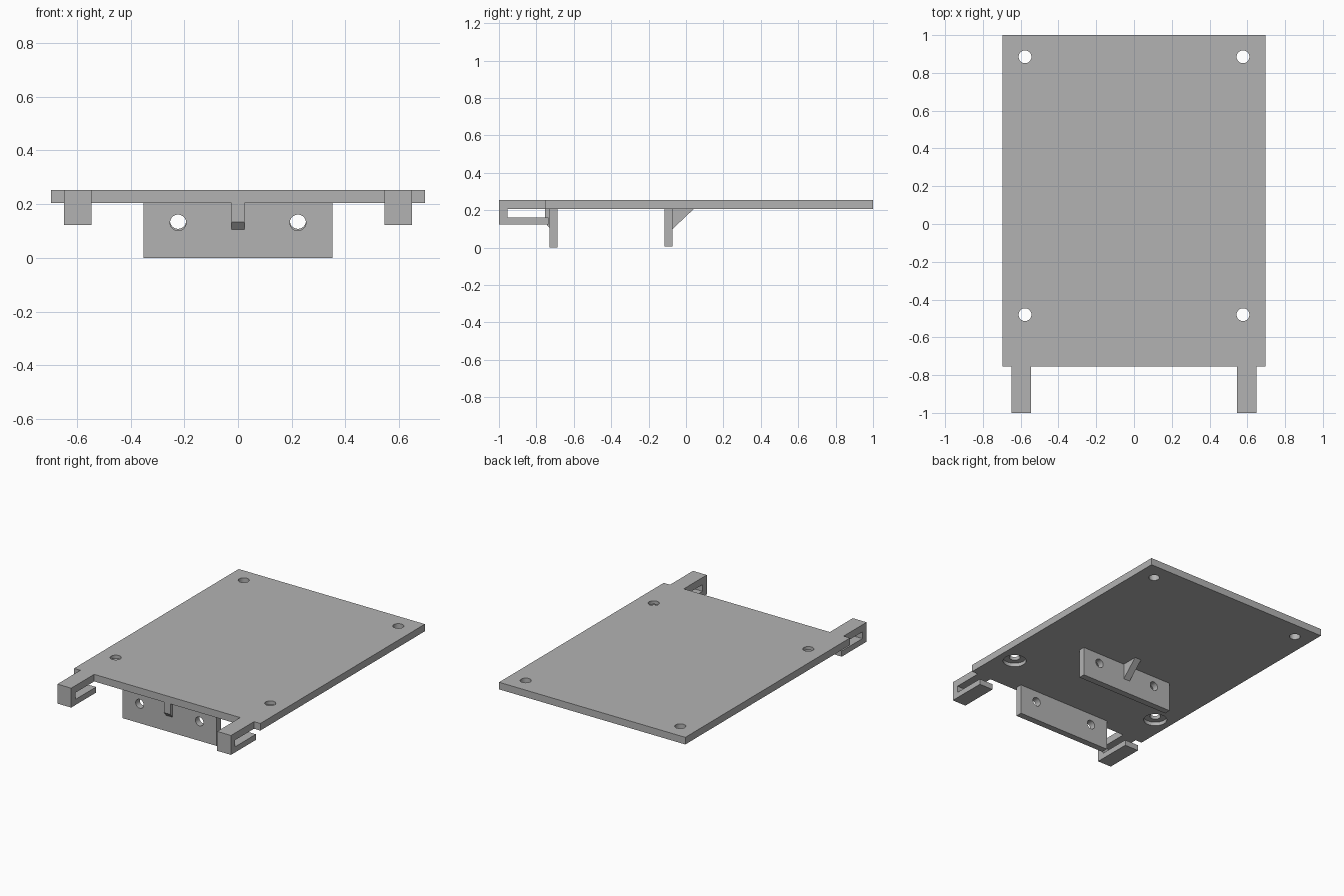
import bpy
import bmesh
from mathutils import Matrix, Vector

cube = bpy.data.objects.get("Cube")
if cube:
    bpy.data.objects.remove(cube, do_unlink=True)

GREY = (0.45, 0.45, 0.45, 1.0)
mat = bpy.data.materials.new("plain grey")
mat.use_nodes = True
mat.diffuse_color = GREY
mat.node_tree.nodes["Principled BSDF"].inputs["Base Color"].default_value = GREY

PLATE_BOTTOM, PLATE_TOP = 0.205, 0.253
PLATE_FRONT = -0.755


def add_object(name, bm):
    bmesh.ops.recalc_face_normals(bm, faces=bm.faces)
    mesh = bpy.data.meshes.new(name)
    bm.to_mesh(mesh)
    bm.free()
    mesh.materials.append(mat)
    obj = bpy.data.objects.new(name, mesh)
    bpy.context.collection.objects.link(obj)
    return obj


def extrude(name, points, direction):
    """Solid made by sweeping a flat outline along a direction."""
    bm = bmesh.new()
    face = bm.faces.new([bm.verts.new(p) for p in points])
    swept = bmesh.ops.extrude_face_region(bm, geom=[face])["geom"]
    verts = [v for v in swept if isinstance(v, bmesh.types.BMVert)]
    bmesh.ops.translate(bm, verts=verts, vec=Vector(direction))
    return add_object(name, bm)


def side_part(name, profile, x0, x1):
    """Extrude a (y, z) side profile between two x positions."""
    return extrude(name, [(x0, y, z) for y, z in profile], (x1 - x0, 0, 0))


def drill(target, centre, radius, depth, axis="Z"):
    """Cut a round hole and remove the cutter afterwards."""
    bm = bmesh.new()
    turn = Matrix.Rotation(1.5707963, 4, "X") if axis == "Y" else Matrix()
    bmesh.ops.create_cone(bm, cap_ends=True, segments=40, radius1=radius,
                          radius2=radius, depth=depth,
                          matrix=Matrix.Translation(centre) @ turn)
    cutter = add_object("hole_cutter", bm)
    cutter.hide_render = True
    mod = target.modifiers.new("hole", "BOOLEAN")
    mod.operation = "DIFFERENCE"
    mod.solver = "EXACT"
    mod.object = cutter
    bpy.context.view_layer.objects.active = target
    bpy.ops.object.modifier_apply(modifier=mod.name)
    bpy.data.objects.remove(cutter, do_unlink=True)


def smooth(obj):
    bpy.ops.object.select_all(action="DESELECT")
    obj.select_set(True)
    bpy.context.view_layer.objects.active = obj
    bpy.ops.object.shade_smooth_by_angle()


# Base plate with the two front arms in one outline
ARM_IN, ARM_OUT = 0.545, 0.648
half = [(ARM_IN, PLATE_FRONT), (ARM_IN, -1), (ARM_OUT, -1),
        (ARM_OUT, PLATE_FRONT), (0.695, PLATE_FRONT), (0.695, 1)]
outline = half + [(-x, y) for x, y in reversed(half)]
plate = extrude("base_plate", [(x, y, PLATE_BOTTOM) for x, y in outline],
                (0, 0, PLATE_TOP - PLATE_BOTTOM))

# Screw holes; the front pair is counterbored from below
for x in (-0.577, 0.577):
    for y in (0.885, -0.48):
        drill(plate, (x, y, 0.23), 0.034, 0.2)
    drill(plate, (x, -0.48, PLATE_BOTTOM), 0.073, 0.05)
smooth(plate)

# Hooks under the arms: front wall with a lip reaching back
hook = [(-1, PLATE_BOTTOM), (-1, 0.122), (-0.735, 0.122),
        (-0.735, 0.16), (-0.955, 0.16), (-0.955, PLATE_BOTTOM)]
side_part("left_hook", hook, ARM_IN, ARM_OUT)
side_part("right_hook", hook, -ARM_OUT, -ARM_IN)

# Hanging brackets with two cross holes each
for name, y0, bottom in (("front", -0.73, 0.0), ("rear", -0.115, 0.007)):
    y1 = y0 + 0.044
    profile = [(y0, bottom), (y1, bottom), (y1, PLATE_BOTTOM), (y0, PLATE_BOTTOM)]
    bracket = side_part(name + "_bracket", profile, -0.352, 0.352)
    for x in (-0.223, 0.223):
        drill(bracket, (x, y0 + 0.022, 0.131 + bottom), 0.03, 0.2, "Y")
    smooth(bracket)

# Sloped ribs bracing the brackets
front_rib = [(-0.73, PLATE_BOTTOM), (PLATE_FRONT, PLATE_BOTTOM),
             (PLATE_FRONT, 0.134), (-0.73, 0.106)]
rear_rib = [(-0.071, PLATE_BOTTOM), (-0.071, 0.1), (0.04, PLATE_BOTTOM)]
side_part("front_rib", front_rib, -0.024, 0.024)
side_part("rear_rib", rear_rib, -0.024, 0.024)
